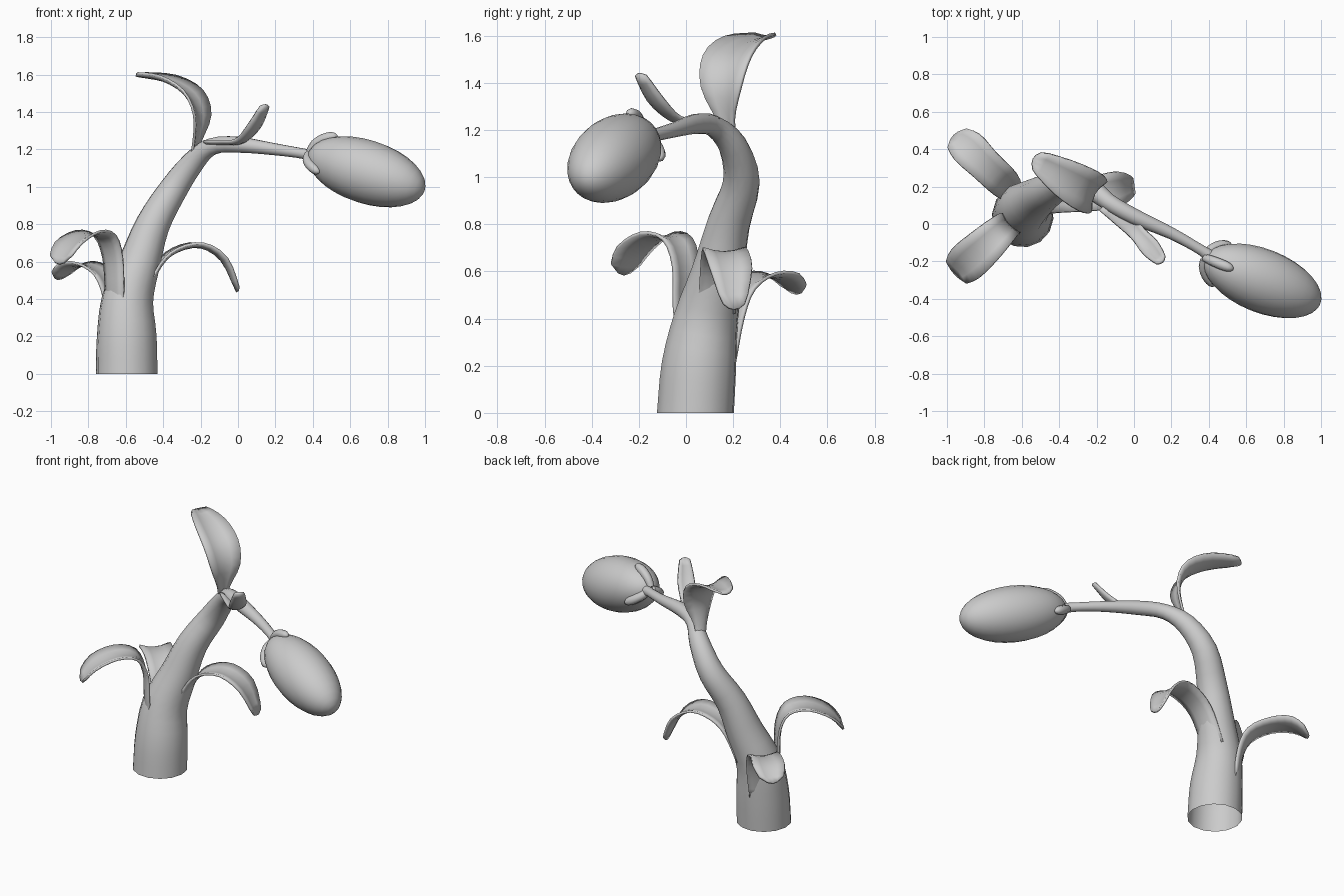
import bpy, bmesh, math
from mathutils import Vector

if "Cube" in bpy.data.objects:
    bpy.data.objects.remove(bpy.data.objects["Cube"])


def spline(pts, n):
    """Catmull-Rom through rows of numbers, n steps per span."""
    rows = [Vector(p) for p in pts]
    rows = [rows[0] * 2 - rows[1]] + rows + [rows[-1] * 2 - rows[-2]]
    out = []
    for i in range(1, len(rows) - 2):
        a, b, c, d = rows[i - 1:i + 3]
        for k in range(n):
            t = k / n
            out.append(0.5 * (2 * b + (c - a) * t + (2 * a - 5 * b + 4 * c - d) * t * t
                              + (3 * b - a - 3 * c + d) * t ** 3))
    out.append(rows[-2])
    return out


def finish(name, bm, angle=50):
    bmesh.ops.recalc_face_normals(bm, faces=bm.faces)
    me = bpy.data.meshes.new(name)
    bm.to_mesh(me)
    bm.free()
    ob = bpy.data.objects.new(name, me)
    bpy.context.collection.objects.link(ob)
    bpy.ops.object.select_all(action='DESELECT')
    ob.select_set(True)
    bpy.context.view_layer.objects.active = ob
    bpy.ops.object.shade_smooth_by_angle(angle=math.radians(angle))
    return ob


def bridge(bm, rows, closed):
    for r, s in zip(rows, rows[1:]):
        n = len(r)
        for i in range(n if closed else n - 1):
            j = (i + 1) % n
            bm.faces.new((r[i], r[j], s[j], s[i]))


def tangents(pts):
    last = len(pts) - 1
    return [(pts[min(i + 1, last)] - pts[max(i - 1, 0)]).normalized() for i in range(last + 1)]


def tube(name, rows, sides, steps, cap=False):
    """Round tube through (x, y, z, radius) rows."""
    data = spline(rows, steps)
    pts = [Vector(p[:3]) for p in data]
    tan = tangents(pts)
    tan[0] = Vector((0, 0, 1)) if not cap else tan[0]
    u = Vector((0.3, 1, 0.1))
    bm = bmesh.new()
    rings = []
    for p, t, d in zip(pts, tan, data):
        u = (u - t * u.dot(t)).normalized()
        v = t.cross(u)
        rings.append([bm.verts.new(p + d[3] * (u * math.cos(a) + v * math.sin(a)))
                      for a in (2 * math.pi * k / sides for k in range(sides))])
    bridge(bm, rings, True)
    if cap:
        bm.faces.new(rings[0])
        bm.faces.new(rings[-1])
    return finish(name, bm)


def leaf(name, rows, cup=0.2, thick=0.014):
    """Cupped blade along (x, y, z, half width) rows with a rounded tip."""
    data = spline(rows, 3)
    pts = [Vector(p[:3]) for p in data]
    tan = tangents(pts)
    run = pts[-1] - pts[0]
    side = Vector((0, 0, 1)).cross(Vector((run.x, run.y, 0))).normalized()
    bm = bmesh.new()
    lines = []
    for p, t, d in zip(pts, tan, data):
        up = t.cross(side).normalized()
        lines.append([bm.verts.new(p + side * d[3] * s + up * d[3] * cup * (s * s - 0.4))
                      for s in (-1, -0.5, 0, 0.5, 1)])
    # pull the corners of the tip back
    for i, s in enumerate((1, 0.25, 0, 0.25, 1)):
        lines[-1][i].co -= tan[-1] * data[-1][3] * 0.5 * s
    bridge(bm, lines, False)
    ob = finish(name, bm)
    mod = ob.modifiers.new("thickness", 'SOLIDIFY')
    mod.thickness = thick
    mod.offset = 0
    return ob


# stem: thick open foot, bending over into a thin neck
tube("stem", [(-.595, .04, 0, .165), (-.595, .055, .2, .16), (-.59, .085, .4, .138),
              (-.525, .135, .6, .112), (-.455, .18, .8, .092), (-.35, .235, .98, .078),
              (-.24, .2, 1.13, .062), (-.14, .12, 1.215, .046), (0, .04, 1.225, .043),
              (.2, -.05, 1.2, .032), (.36, -.14, 1.175, .028), (.43, -.19, 1.155, .04)], 14, 3)

# lower leaves
leaf("right_leaf", [(-.50, .13, .42, .08), (-.42, .14, .58, .08), (-.33, .15, .66, .085),
                    (-.20, .165, .685, .092), (-.08, .19, .61, .09), (0, .205, .44, .045)])
leaf("front_left_leaf", [(-.66, .01, .25, .06), (-.665, -.005, .45, .07), (-.675, -.005, .62, .075),
                         (-.715, -.04, .73, .085), (-.80, -.12, .75, .1), (-.90, -.21, .69, .105),
                         (-.96, -.27, .59, .07)])
leaf("back_left_leaf", [(-.655, .17, .22, .06), (-.67, .195, .4, .075), (-.71, .235, .52, .085),
                        (-.80, .32, .58, .088), (-.89, .41, .575, .095), (-.965, .475, .51, .06)])

# upper leaves
leaf("top_leaf", [(-.25, .20, 1.12, .03), (-.225, .17, 1.24, .04), (-.205, .155, 1.38, .095),
                  (-.255, .18, 1.50, .115), (-.38, .25, 1.575, .1), (-.54, .35, 1.60, .05)], .3)
leaf("small_leaf", [(-.15, .11, 1.235, .05), (-.05, .03, 1.235, .055), (.02, -.05, 1.245, .042),
                    (.09, -.13, 1.32, .05), (.15, -.20, 1.44, .03)], .3)

# pod: long ellipsoid hanging from the neck
axis = Vector((.89, -.354, -.285)).normalized()
centre = Vector((.687, -.304, 1.08))
LONG, WIDE = .343, .17
bm = bmesh.new()
bmesh.ops.create_uvsphere(bm, u_segments=24, v_segments=16, radius=1)
turn = axis.to_track_quat('Z', 'Y')
for v in bm.verts:
    v.co = centre + turn @ Vector((v.co.x * WIDE, v.co.y * WIDE, v.co.z * LONG))
finish("pod", bm)

# three finger sepals gripping the pod
up = (Vector((0, 0, 1)) - axis * axis.z).normalized()
out = axis.cross(up)
for k, deg in enumerate((0, 120, 240)):
    a = math.radians(deg)
    radial = up * math.cos(a) + out * math.sin(a)
    rows = []
    for ang, r in ((2, .022), (18, .026), (32, .028), (42, .027), (48, .02), (51, .006)):
        g = math.radians(ang)
        p = centre - axis * LONG * math.cos(g) + radial * (WIDE * math.sin(g) + .004)
        rows.append((*p, r))
    tube(f"sepal_{k + 1}", rows, 8, 2, cap=True)
